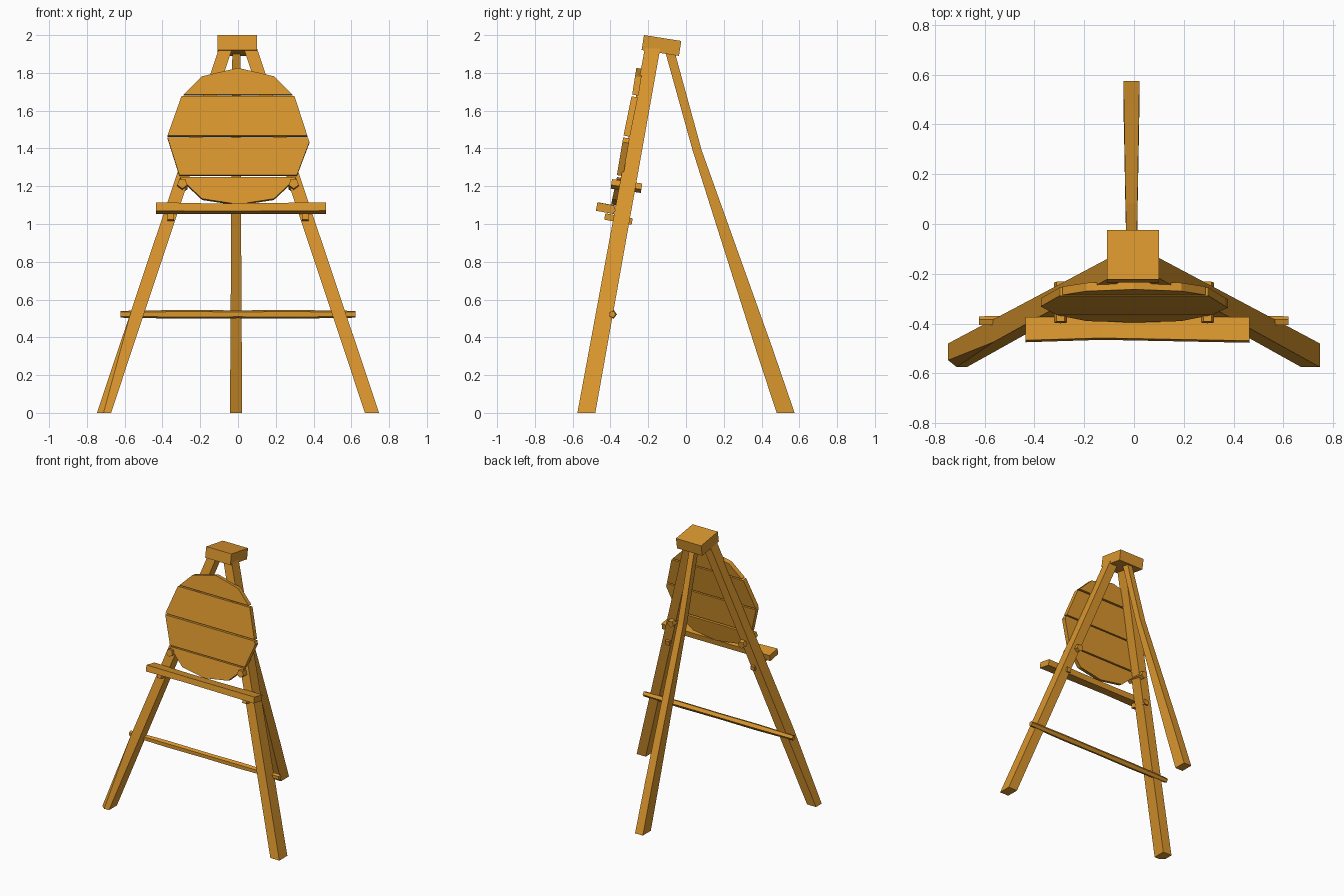
import bpy, bmesh, math
from mathutils import Matrix, Vector

if "Cube" in bpy.data.objects:
    bpy.data.objects.remove(bpy.data.objects["Cube"])

wood = bpy.data.materials.new("warm_wood")
wood.use_nodes = True
COLOUR = (0.70, 0.305, 0.027, 1)
wood.diffuse_color = COLOUR
wood.node_tree.nodes["Principled BSDF"].inputs["Base Color"].default_value = COLOUR

SLOPE = 0.185                       # backward lean of the front frame
LEAN = Matrix.Rotation(-math.atan(SLOPE), 4, 'X')


def finish(name, bm, matrix=Matrix()):
    bmesh.ops.remove_doubles(bm, verts=bm.verts, dist=0.0005)
    bmesh.ops.recalc_face_normals(bm, faces=bm.faces)
    bm.transform(matrix)
    mesh = bpy.data.meshes.new(name)
    bm.to_mesh(mesh)
    bm.free()
    mesh.materials.append(wood)
    obj = bpy.data.objects.new(name, mesh)
    bpy.context.collection.objects.link(obj)
    return obj


def loft(rings):
    """Closed solid skinned through rings of equal point count."""
    bm = bmesh.new()
    rows = [[bm.verts.new(p) for p in ring] for ring in rings]
    n = len(rows[0])
    for a, b in zip(rows, rows[1:]):
        for i in range(n):
            j = (i + 1) % n
            bm.faces.new((a[i], a[j], b[j], b[i]))
    bm.faces.new(rows[0])
    bm.faces.new(rows[-1])
    return bm


def section(x0, x1, y0, y1, z, chip=0.0):
    """Level rectangle; chip cuts the corner at x0, y0."""
    return [(x0 + chip, y0, z), (x1, y0, z), (x1, y1, z),
            (x0, y1, z), (x0, y0 + chip * 0.8, z)]


def rod(name, start, end, radii, sides=5, turn=0.0):
    """Faceted rod whose radii are spread evenly along its length."""
    start, end = Vector(start), Vector(end)
    rot = (end - start).to_track_quat('Z', 'Y')
    rings = []
    for k, r in enumerate(radii):
        c = start.lerp(end, k / (len(radii) - 1))
        rings.append([c + rot @ Vector((r * math.cos(turn + i * math.tau / sides),
                                        r * math.sin(turn + i * math.tau / sides), 0))
                      for i in range(sides)])
    return finish(name, loft(rings))


# Front legs, splayed outwards; the right foot has a worn corner
def front_leg(name, side, chip):
    rings = []
    for z, c in ((0, chip), (0.55, 0), (1.94, 0)):
        t = z / 1.94
        x0, x1 = -0.747 + 0.65 * t, -0.672 + 0.645 * t
        y0, y1 = -0.575 + SLOPE * z, -0.48 + 0.178 * z
        rings.append([(-side * x, y, zz) for x, y, zz in section(x0, x1, y0, y1, z, c)])
    finish(name, loft(rings))


front_leg("front_leg_left", 1, 0.0)
front_leg("front_leg_right", -1, 0.035)

# Rear leg, with a slight bend near the top
finish("rear_leg", loft([
    section(-0.043, 0.022, 0.48, 0.575, 0),
    section(-0.040, 0.020, 0.365, 0.455, 0.35),
    section(-0.034, 0.014, 0.035, 0.083, 1.39),
    section(-0.030, 0.012, -0.115, -0.065, 1.93)]))

# Cap block joining the legs
bm = bmesh.new()
bmesh.ops.create_cube(bm, size=1, matrix=Matrix.Diagonal((0.21, 0.2, 0.08, 1)))
finish("cap_block", bm, Matrix.Translation((-0.004, -0.13, 1.945))
       @ Matrix.Rotation(math.radians(-9), 4, 'X'))

# Round target board, cut into four planks
outline = [(0, 0.37), (0.19, 0.325), (0.3, 0.215), (0.378, -0.03), (0.305, -0.225),
           (0.19, -0.335), (0, -0.365), (-0.19, -0.335), (-0.305, -0.225),
           (-0.375, 0.0), (-0.3, 0.215), (-0.19, 0.325)]
cuts = [-0.5, -0.212, 0.0, 0.222, 0.5]
board_place = Matrix.Translation((0, -0.313, 1.46)) @ LEAN
for k, (low, high) in enumerate(zip(cuts, cuts[1:])):
    bm = loft([[(x, y, v) for x, v in outline] for y in (-0.017, 0.017)])
    for level, up in ((low + 0.005, -1), (high - 0.005, 1)):
        bmesh.ops.bisect_plane(bm, geom=bm.verts[:] + bm.edges[:] + bm.faces[:],
                               plane_co=(0, 0, level), plane_no=(0, 0, up),
                               clear_outer=True)
        rim = [e for e in bm.edges if e.is_boundary]
        if rim:
            bmesh.ops.holes_fill(bm, edges=rim, sides=0)
    # each plank sits at its own small angle
    tip = Matrix.Rotation(math.radians((-1.5, 1, -1, 1.5)[k]), 4, 'X')
    mid = Matrix.Translation((0, 0, (low + high) / 2))
    finish("target_plank_%d" % (k + 1), bm, board_place @ mid @ tip @ mid.inverted())

# Shelf below the board, slightly worn along its front edge
rings = []
for x, front, top in ((-0.435, -0.047, 0.024), (-0.13, -0.037, 0.019), (0.465, -0.049, 0.023)):
    rings.append([(x, front, -0.022), (x, 0.048, -0.022), (x, 0.048, top), (x, front, top)])
finish("shelf", loft(rings), Matrix.Translation((0, -0.425, 1.083)) @ LEAN)

# Pegs through the front legs holding board and shelf
for side, word in ((1, "left"), (-1, "right")):
    rod("board_peg_" + word, (side * 0.295, -0.395, 1.215), (side * 0.295, -0.235, 1.192),
        (0.028, 0.028), turn=-math.pi / 2)
    rod("shelf_peg_" + word, (side * 0.355, -0.43, 1.04), (side * 0.355, -0.285, 1.013),
        (0.024, 0.024), turn=math.pi / 4, sides=4)

# Crossbar between the front legs, thinner at the ends
rod("crossbar", (-0.623, -0.39, 0.522), (0.621, -0.39, 0.522),
    (0.019, 0.024, 0.022, 0.024, 0.019))
